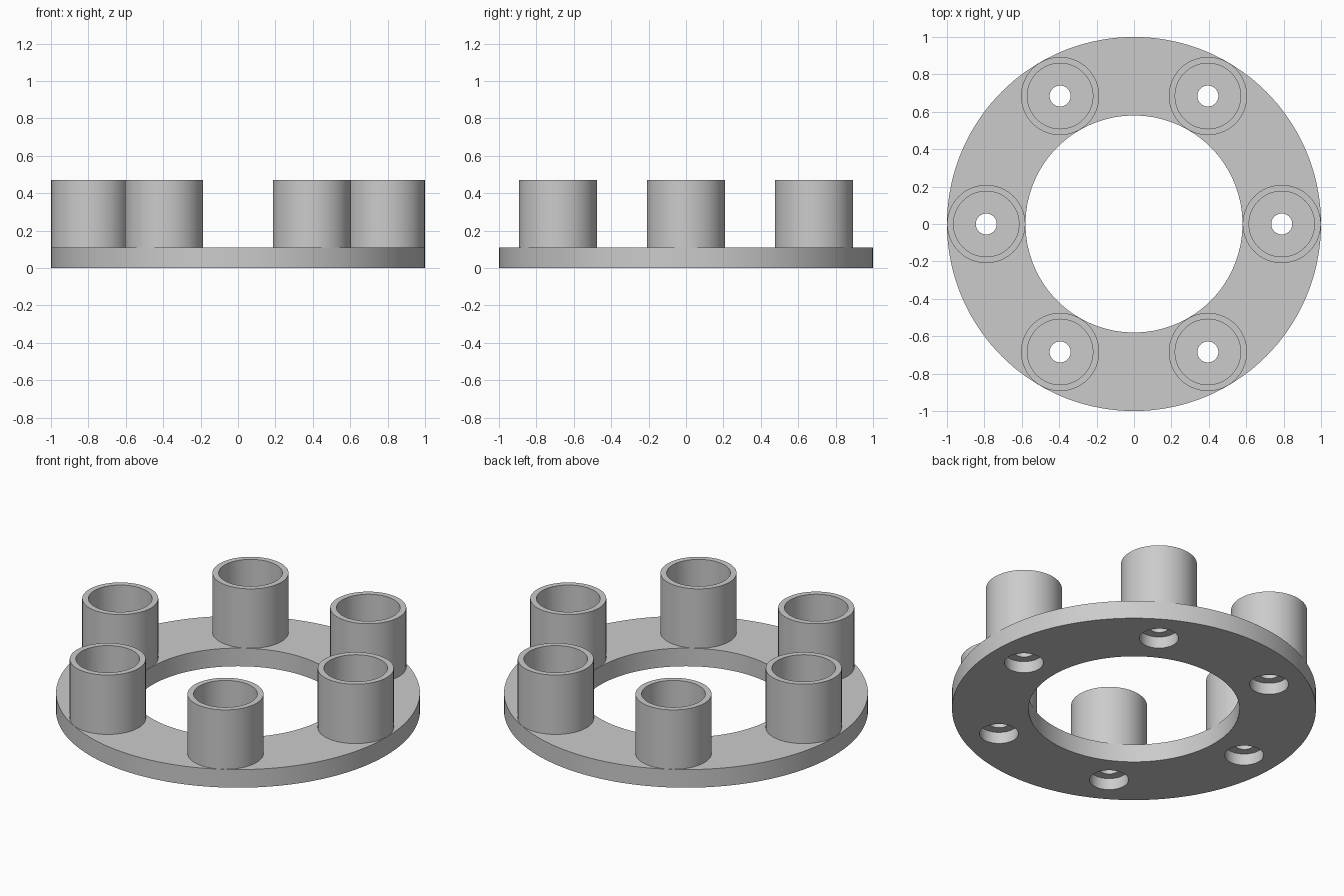
import bpy, bmesh, math
from mathutils import Matrix

cube = bpy.data.objects.get("Cube")
if cube:
    bpy.data.objects.remove(cube, do_unlink=True)

BASE_TOP, CUP_TOP = 0.11, 0.47
COUNT, CENTRE_RADIUS = 6, 0.79

grey = bpy.data.materials.new("plain_grey")
grey.use_nodes = True
colour = (0.6, 0.6, 0.6, 1)
grey.diffuse_color = colour
grey.node_tree.nodes["Principled BSDF"].inputs["Base Color"].default_value = colour


def lathe(bm, profile, steps, centre=(0, 0, 0)):
    """Spin a closed (radius, height) loop around the z axis through centre."""
    verts = [bm.verts.new((r, 0, z)) for r, z in profile]
    edges = [bm.edges.new((v, verts[i - 1])) for i, v in enumerate(verts)]
    before = set(bm.verts) - set(verts)
    bmesh.ops.spin(bm, geom=verts + edges, cent=(0, 0, 0), axis=(0, 0, 1),
                   angle=math.tau, steps=steps, use_merge=True)
    new = [v for v in bm.verts if v not in before]
    bmesh.ops.remove_doubles(bm, verts=new, dist=1e-5)
    new = [v for v in bm.verts if v not in before]
    bmesh.ops.transform(bm, matrix=Matrix.Translation(centre), verts=new)


def finish(name, bm):
    bmesh.ops.recalc_face_normals(bm, faces=bm.faces)
    mesh = bpy.data.meshes.new(name)
    bm.to_mesh(mesh)
    bm.free()
    mesh.materials.append(grey)
    obj = bpy.data.objects.new(name, mesh)
    bpy.context.collection.objects.link(obj)
    return obj


def smooth(obj):
    bpy.ops.object.select_all(action="DESELECT")
    obj.select_set(True)
    bpy.context.view_layer.objects.active = obj
    bpy.ops.object.shade_smooth_by_angle(angle=math.radians(30))


centres = [(CENTRE_RADIUS * math.cos(i * math.tau / COUNT),
            CENTRE_RADIUS * math.sin(i * math.tau / COUNT), 0) for i in range(COUNT)]

# Flat base ring
bm = bmesh.new()
lathe(bm, [(0.58, 0), (1, 0), (1, BASE_TOP), (0.58, BASE_TOP)], 144)
ring = finish("base_ring", bm)

# Stepped screw holes: wide recess underneath, narrow bore through the top
bm = bmesh.new()
for c in centres:
    lathe(bm, [(0, -0.1), (0.107, -0.1), (0.107, 0.07), (0.056, 0.07),
               (0.056, 0.2), (0, 0.2)], 48, c)
cutter = finish("screw_hole_cutter", bm)
cutter.hide_render = True
cut = ring.modifiers.new("screw_holes", "BOOLEAN")
cut.operation, cut.solver, cut.object = "DIFFERENCE", "EXACT", cutter
bpy.context.view_layer.objects.active = ring
bpy.ops.object.modifier_apply(modifier=cut.name)
bpy.data.objects.remove(cutter, do_unlink=True)
smooth(ring)

# Open cups standing on the ring
for i, c in enumerate(centres):
    bm = bmesh.new()
    lathe(bm, [(0.175, BASE_TOP), (0.209, BASE_TOP), (0.209, CUP_TOP), (0.175, CUP_TOP)], 72, c)
    smooth(finish(f"cup_{i + 1}", bm))
